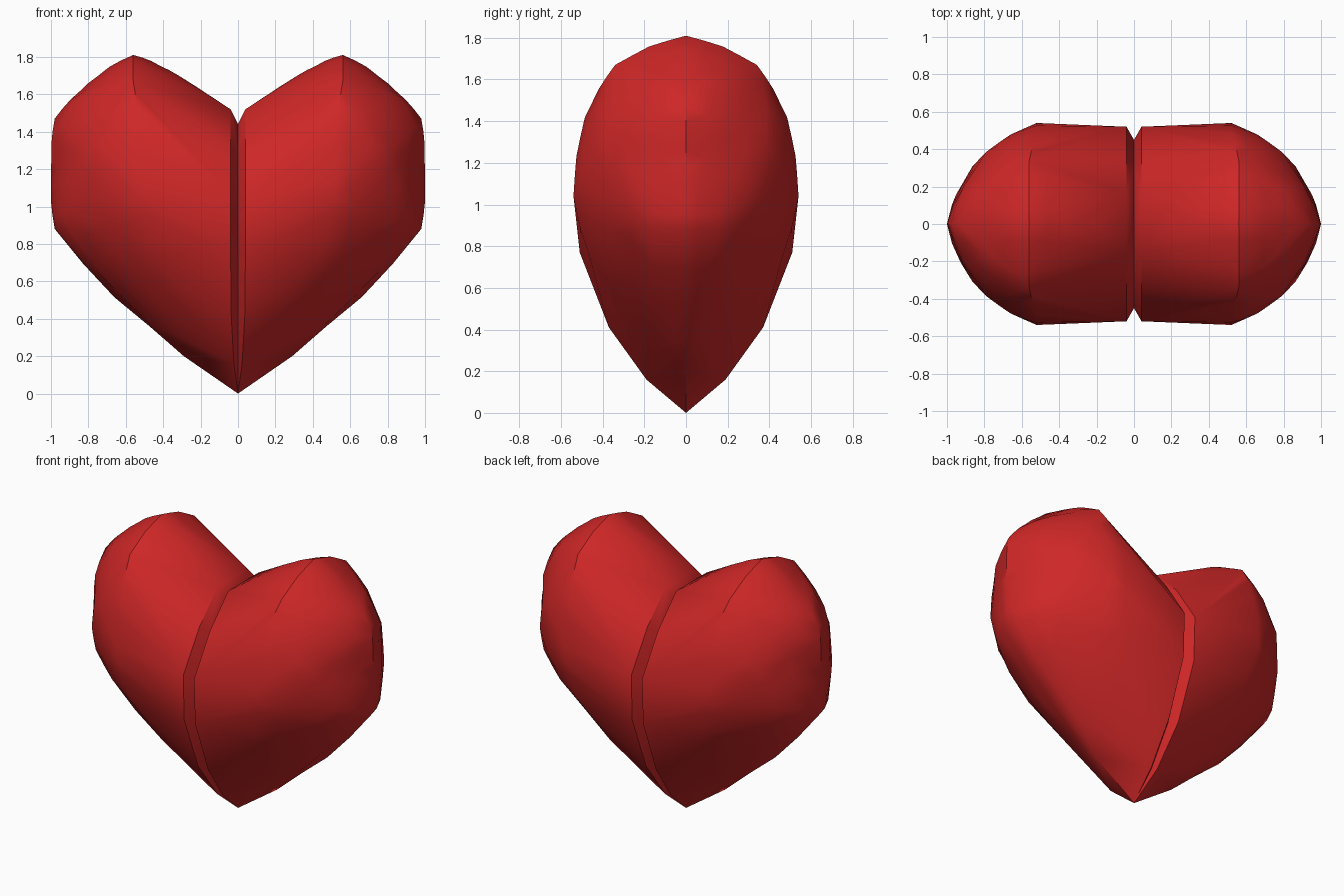
import bpy, bmesh

if "Cube" in bpy.data.objects:
    bpy.data.objects.remove(bpy.data.objects["Cube"])

red = bpy.data.materials.new("heart_red")
red.diffuse_color = (0.62, 0.02, 0.02, 1)
red.use_nodes = True
red.node_tree.nodes["Principled BSDF"].inputs["Base Color"].default_value = red.diffuse_color

# Outline points on the middle plane of one lobe (x, z)
outline = [(0.23, 1.645), (0.37, 1.73), (0.56, 1.81), (0.80, 1.66), (0.98, 1.47),
           (1.0, 1.18), (0.98, 0.88), (0.29, 0.20)]
# Corner points of the lobe, repeated front and back (x, y, z)
corners = [(0.56, 0.34, 1.67), (0.52, 0.485, 1.42), (0.52, 0.54, 1.04),
           (0.79, 0.385, 1.30), (0.91, 0.20, 0.89), (0.44, 0.46, 0.74)]
# Outer rim and inner floor of the centre groove
rim = [(0.04, 0.16, 1.52), (0.04, 0.35, 1.33), (0.04, 0.52, 1.07),
       (0.04, 0.51, 0.77), (0.036, 0.37, 0.41), (0.022, 0.19, 0.16)]
floor = [(0, 0.13, 1.44), (0, 0.30, 1.27), (0, 0.45, 1.05),
         (0, 0.44, 0.78), (0, 0.32, 0.42), (0, 0.165, 0.17)]

# One faceted lobe as the hull of its corners
bm = bmesh.new()
for x, z in outline + [(0.04, 1.52), (0, 1.44), (0, 0)]:
    bm.verts.new((x, 0, z))
for x, y, z in corners + rim + floor:
    for side in (-1, 1):
        bm.verts.new((x, side * y, z))
hull = bmesh.ops.convex_hull(bm, input=bm.verts[:])
loose = [v for v in bm.verts if not v.link_faces]
bmesh.ops.delete(bm, geom=loose, context='VERTS')

# Open the hidden centre wall
wall = [f for f in bm.faces if all(v.co.x < 0.001 for v in f.verts)]
bmesh.ops.delete(bm, geom=wall, context='FACES')
bmesh.ops.recalc_face_normals(bm, faces=bm.faces[:])
bm.normal_update()

# Swell the facets slightly between corners, leaving the groove straight
soft = [e for e in bm.edges if all(v.co.x > 0.1 for v in e.verts)]
bmesh.ops.subdivide_edges(bm, edges=soft, cuts=3, smooth=0.3, use_grid_fill=True)
bmesh.ops.triangulate(bm, faces=[f for f in bm.faces if len(f.verts) > 4])

mesh = bpy.data.meshes.new("heart")
bm.to_mesh(mesh)
bm.free()
heart = bpy.data.objects.new("heart", mesh)
bpy.context.collection.objects.link(heart)
mesh.materials.append(red)

# Second lobe and smooth shading that keeps the groove crisp
mirror = heart.modifiers.new("second_lobe", 'MIRROR')
mirror.use_clip = True
bpy.context.view_layer.objects.active = heart
heart.select_set(True)
bpy.ops.object.modifier_apply(modifier=mirror.name)
bpy.ops.object.shade_smooth_by_angle(angle=0.61)
